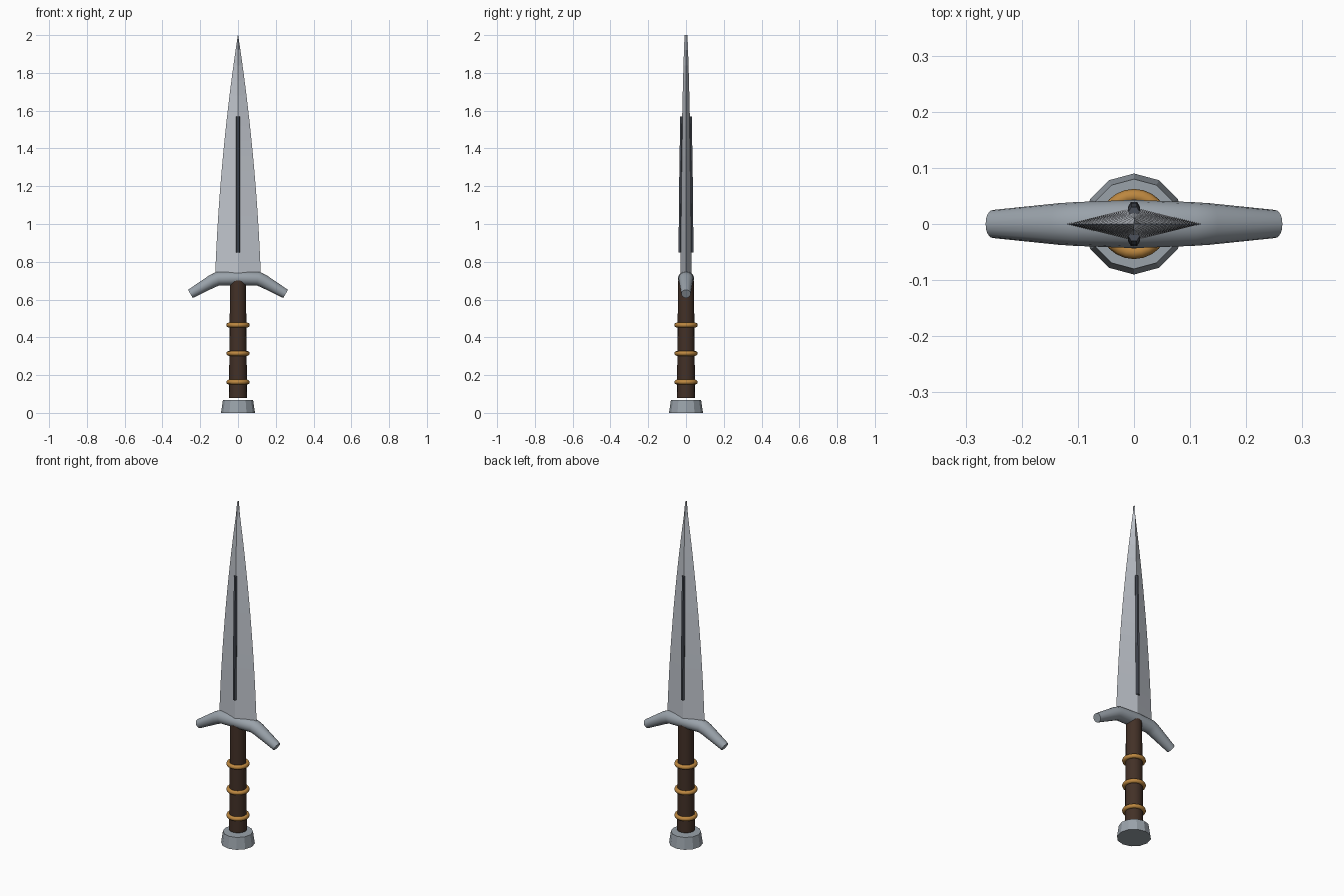
import bpy, bmesh, math

if "Cube" in bpy.data.objects:
    bpy.data.objects.remove(bpy.data.objects["Cube"])


def material(name, rgb):
    m = bpy.data.materials.new(name)
    m.diffuse_color = (*rgb, 1)
    m.use_nodes = True
    m.node_tree.nodes["Principled BSDF"].inputs["Base Color"].default_value = m.diffuse_color
    return m


STEEL = material("steel", (0.52, 0.55, 0.60))
GUARD = material("guard_steel", (0.32, 0.36, 0.40))
DARK = material("dark_steel", (0.07, 0.08, 0.10))
LEATHER = material("leather", (0.055, 0.03, 0.02))
BRASS = material("brass", (0.50, 0.24, 0.05))


def loft(name, rings, mat, smooth=False):
    """Skin a list of equally long vertex rings and cap both ends."""
    bm = bmesh.new()
    rows = [[bm.verts.new(p) for p in ring] for ring in rings]
    n = len(rows[0])
    for a, b in zip(rows, rows[1:]):
        for i in range(n):
            j = (i + 1) % n
            bm.faces.new((a[i], a[j], b[j], b[i]))
    bm.faces.new(rows[0][::-1])
    bm.faces.new(rows[-1])
    bmesh.ops.recalc_face_normals(bm, faces=bm.faces)
    me = bpy.data.meshes.new(name)
    bm.to_mesh(me)
    bm.free()
    me.materials.append(mat)
    ob = bpy.data.objects.new(name, me)
    bpy.context.collection.objects.link(ob)
    if smooth:
        bpy.ops.object.select_all(action='DESELECT')
        ob.select_set(True)
        bpy.context.view_layer.objects.active = ob
        bpy.ops.object.shade_smooth_by_angle(angle=math.radians(35))
    return ob


def circle(r, z, n, y=0.0):
    return [(r * math.cos(2 * math.pi * i / n),
             y + r * math.sin(2 * math.pi * i / n), z) for i in range(n)]


# Blade: diamond section, bowed taper to a thin wedge tip
blade = []
STEPS = 16
for i in range(STEPS + 1):
    t = i / STEPS
    z = 0.72 + 1.28 * t
    w = 0.12 * (1 - 0.38 * t - 0.62 * t * t) + 0.001
    d = 0.030 - 0.009 * t - 0.013 * t ** 3
    blade.append([(w, 0, z), (0, d, z), (-w, 0, z), (0, -d, z)])
loft("blade", blade, STEEL)

# Dark ridge strips on both faces of the blade
for side, label in ((-1, "front"), (1, "back")):
    loft("ridge_strip_" + label,
         [circle(0.011, 0.85, 6, side * 0.030),
          circle(0.011, 1.20, 6, side * 0.027),
          circle(0.010, 1.57, 6, side * 0.022)], DARK)

# Crossguard: tapered tube drooping at both ends
half = [(0.252, 0.63, 30, 0.0250, 0.0250), (0.135, 0.698, 24, 0.035, 0.037),
        (0.105, 0.711, 10, 0.037, 0.039), (0.0, 0.7125, 0, 0.0375, 0.043)]
path = [(-x, z, a, rz, ry) for x, z, a, rz, ry in half]
path += [(x, z, -a, rz, ry) for x, z, a, rz, ry in half[-2::-1]]
guard = []
for x, z, a, rz, ry in path:
    a = math.radians(a)
    guard.append([(x - math.sin(a) * rz * math.cos(u), ry * math.sin(u),
                   z + math.cos(a) * rz * math.cos(u))
                  for u in (2 * math.pi * k / 16 for k in range(16))])
loft("crossguard", guard, GUARD, True)

# Grip
loft("grip", [circle(0.048, 0.08, 16), circle(0.042, 0.70, 16)], LEATHER, True)

# Brass rings around the grip
for i, z in enumerate((0.163, 0.315, 0.465)):
    bpy.ops.mesh.primitive_torus_add(location=(0, 0, z), major_radius=0.050,
                                     minor_radius=0.0125, major_segments=24,
                                     minor_segments=8)
    ring = bpy.context.object
    ring.name = f"grip_ring_{i + 1}"
    ring.data.materials.append(BRASS)
    bpy.ops.object.shade_smooth()

# Pommel: faceted disc
loft("pommel", [circle(0.09, 0, 12), circle(0.08, 0.068, 12)], GUARD)
